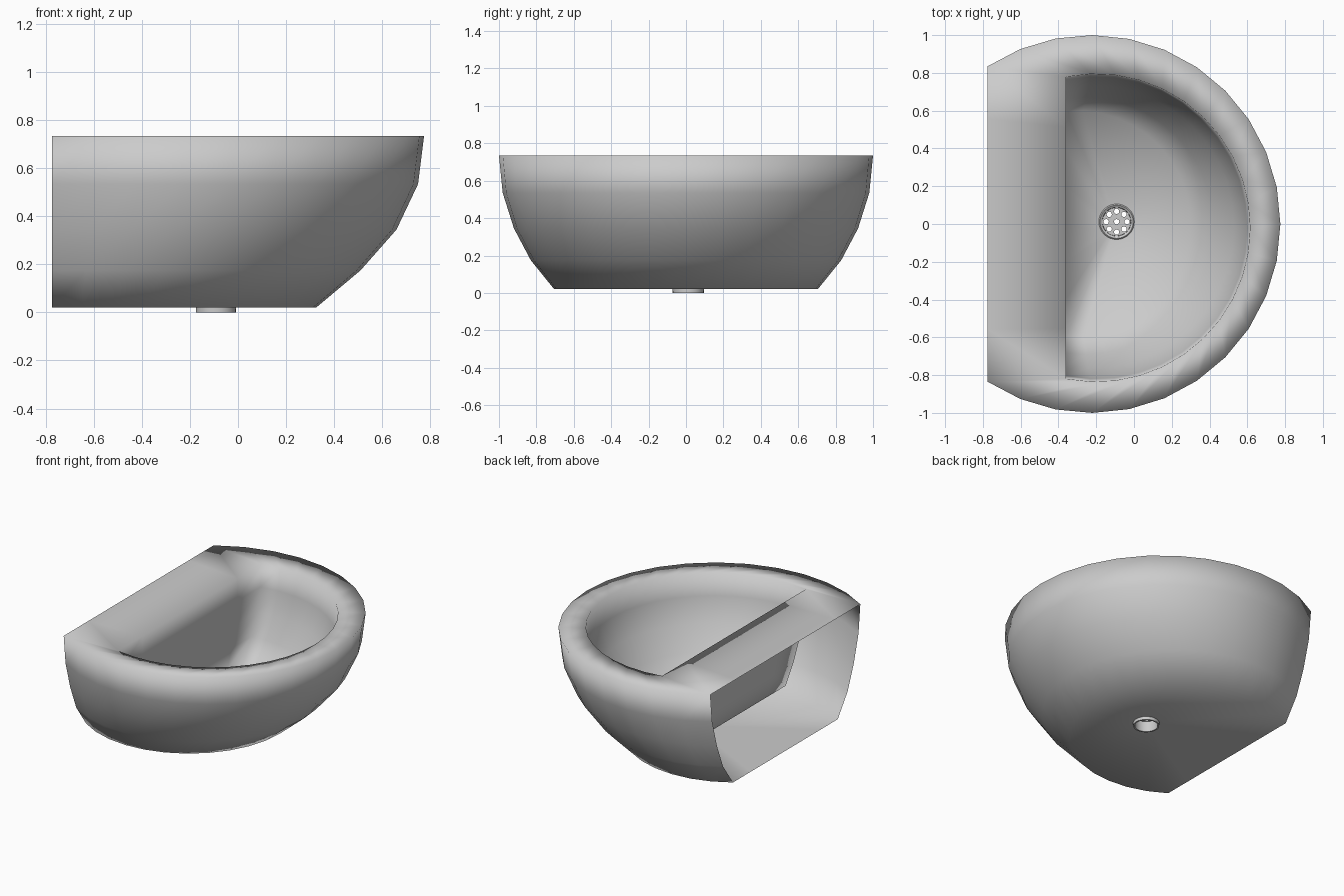
import bpy, bmesh
from math import acos, atan2, cos, sin, pi

if "Cube" in bpy.data.objects:
    bpy.data.objects.remove(bpy.data.objects["Cube"])

SEG, BACK = 22, 6                 # arc segments, straight back segments
DX, DY, DR = -0.092, 0.012, 0.085  # drain centre and radius


def d_ring(z, r, cx, cy, xb):
    """Closed D-shaped loop: an arc plus a straight back edge at x = xb."""
    a = acos(max(-1, min(1, (xb - cx) / r)))
    pts = [(cx + r * cos(-a + 2 * a * i / SEG),
            cy + r * sin(-a + 2 * a * i / SEG), z) for i in range(SEG + 1)]
    y1, y0 = pts[-1][1], pts[0][1]
    pts += [(xb, y1 + (y0 - y1) * k / BACK, z) for k in range(1, BACK)]
    return pts


def hole_ring(loop, z, r):
    """Drain opening whose points face the points of a D loop."""
    ang = [atan2(p[1] - DY, p[0] - DX) for p in loop]
    return [(DX + r * cos(t), DY + r * sin(t), z) for t in ang]


def make_object(name, bm):
    me = bpy.data.meshes.new(name)
    bmesh.ops.recalc_face_normals(bm, faces=bm.faces)
    bm.to_mesh(me)
    bm.free()
    ob = bpy.data.objects.new(name, me)
    bpy.context.collection.objects.link(ob)
    return ob


# Outer shell, rim and inner bowl as one skin; the outer back stays open
outer = [d_ring(z, r, c, 0, -0.775) for z, r, c in
         [(0.02, 0.705, -0.38), (0.175, 0.83, -0.32), (0.345, 0.92, -0.26),
          (0.535, 0.98, -0.23), (0.735, 1.0, -0.225)]]
inner = [d_ring(z, r, c, y, -0.36) for z, r, c, y in
         [(0.735, 0.815, -0.20, -0.02), (0.58, 0.80, -0.20, -0.02),
          (0.42, 0.75, -0.22, -0.015), (0.27, 0.68, -0.26, -0.01),
          (0.14, 0.60, -0.30, 0.0)]]
rings = ([hole_ring(outer[0], 0.02, DR)] + outer + inner
         + [hole_ring(inner[-1], 0.085, DR)])
bm = bmesh.new()
vs = [[bm.verts.new(p) for p in ring] for ring in rings]
n = SEG + BACK
for k in range(len(vs) - 1):
    open_back = 1 <= k < len(outer)
    for i in range(SEG if open_back else n):
        j = (i + 1) % n
        bm.faces.new((vs[k][i], vs[k][j], vs[k + 1][j], vs[k + 1][i]))
basin = make_object("basin", bm)
basin.data.shade_smooth()

# Drain pipe with a rolled lip, lathed from a small profile
profile = [(0.083, 0.0), (0.085, 0.085), (0.094, 0.092), (0.088, 0.098),
           (0.076, 0.09), (0.073, 0.0)]
bm = bmesh.new()
N = 32
vs = [[bm.verts.new((DX + r * cos(2 * pi * i / N), DY + r * sin(2 * pi * i / N), z))
       for i in range(N)] for r, z in profile]
for k in range(len(vs)):
    a, b = vs[k], vs[(k + 1) % len(vs)]
    for i in range(N):
        j = (i + 1) % N
        bm.faces.new((a[i], a[j], b[j], b[i]))
pipe = make_object("drain_pipe", bm)
pipe.select_set(True)
bpy.context.view_layer.objects.active = pipe
bpy.ops.object.shade_smooth_by_angle(angle=0.7)

# Strainer plate: filled curve with one centre hole and a ring of eight
cu = bpy.data.curves.new("strainer", "CURVE")
cu.dimensions = "2D"
cu.fill_mode = "BOTH"
cu.extrude = 0.006


def circle(x, y, r, count):
    s = cu.splines.new("POLY")
    s.points.add(count - 1)
    for i, p in enumerate(s.points):
        t = 2 * pi * i / count
        p.co = (x + r * cos(t), y + r * sin(t), 0, 1)
    s.use_cyclic_u = True


circle(0, 0, 0.075, 32)
circle(0, 0, 0.014, 12)
for i in range(8):
    circle(0.055 * cos(i * pi / 4), 0.055 * sin(i * pi / 4), 0.014, 12)
strainer = bpy.data.objects.new("strainer", cu)
strainer.location = (DX, DY, 0.08)
bpy.context.collection.objects.link(strainer)
